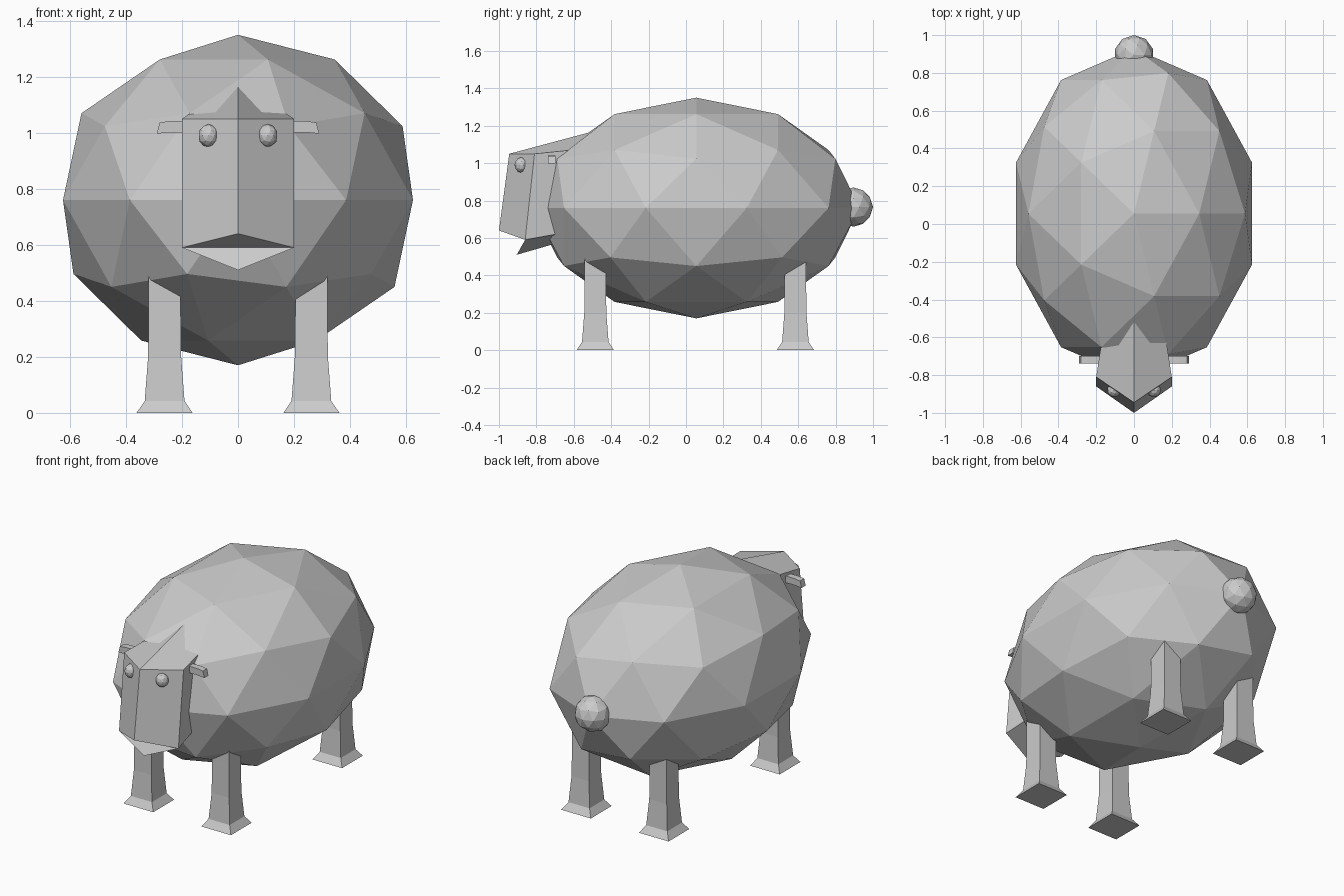
import bpy
import bmesh
from mathutils import Matrix, Vector

cube = bpy.data.objects.get("Cube")
if cube:
    bpy.data.objects.remove(cube, do_unlink=True)

# One plain wool grey for everything
GREY = (0.6, 0.6, 0.6, 1.0)
wool = bpy.data.materials.new("wool grey")
wool.use_nodes = True
wool.diffuse_color = GREY
wool.node_tree.nodes["Principled BSDF"].inputs["Base Color"].default_value = GREY


def add_object(name, bm):
    bmesh.ops.recalc_face_normals(bm, faces=bm.faces[:])
    mesh = bpy.data.meshes.new(name)
    bm.to_mesh(mesh)
    bm.free()
    mesh.materials.append(wool)
    obj = bpy.data.objects.new(name, mesh)
    bpy.context.collection.objects.link(obj)
    return obj


def ball(name, centre, radii):
    bm = bmesh.new()
    shape = Matrix.Translation(centre) @ Matrix.Diagonal((*radii, 1))
    bmesh.ops.create_icosphere(bm, subdivisions=2, radius=1, matrix=shape)
    return add_object(name, bm)


def loft(name, rings):
    """Join equal-sized rings of points and cap both ends."""
    bm = bmesh.new()
    loops = [[bm.verts.new(p) for p in ring] for ring in rings]
    n = len(loops[0])
    for a, b in zip(loops, loops[1:]):
        for i in range(n):
            j = (i + 1) % n
            bm.faces.new((a[i], a[j], b[j], b[i]))
    bm.faces.new(loops[0])
    bm.faces.new(loops[-1])
    return add_object(name, bm)


# Faceted body and tail
ball("body", (0, 0.055, 0.76), (0.657, 0.874, 0.59))
ball("tail", (0, 0.895, 0.765), (0.105, 0.105, 0.105))

# Head: wedge face, sloping roof, and a chin folded below the muzzle
points = {
    "brow": (0, -0.945, 1.05), "muzzle": (0, -1.0, 0.64), "chin": (0, -0.905, 0.51),
    "crown": (0, -0.42, 1.19), "throat": (0, -0.42, 0.65),
    "temple": (0.2, -0.81, 1.05), "jaw": (0.2, -0.86, 0.59),
    "nape": (0.14, -0.42, 1.09), "neck": (0.14, -0.42, 0.67),
}
bm = bmesh.new()
verts = {}
for key, p in points.items():
    for side in (1, -1):
        if p[0] == 0 and side < 0:
            verts[key, side] = verts[key, 1]
        else:
            verts[key, side] = bm.verts.new((p[0] * side, p[1], p[2]))
for side in (1, -1):
    for names in (
        "brow temple jaw muzzle", "brow crown nape temple",
        "temple nape neck jaw", "jaw neck throat chin", "crown throat neck nape",
    ):
        bm.faces.new([verts[k, side] for k in names.split()])
for middle in ("muzzle", "chin"):
    bm.faces.new((verts["jaw", 1], verts["jaw", -1], verts[middle, 1]))
add_object("head", bm)

# Ears and eyes on both sides
ear_path = [(0.15, 1.02), (0.2, 1.022), (0.242, 1.022), (0.285, 1.017)]
for side, label in ((1, "left"), (-1, "right")):
    rings = []
    for i, (x, z) in enumerate(ear_path):
        lean = 0.005 if i == len(ear_path) - 1 else 0
        rings.append([
            Vector((side * (x - lean * v), -0.718 + 0.02 * u, z + 0.02 * v))
            for u, v in ((-1, -1), (1, -1), (1, 1), (-1, 1))
        ])
    loft(label + "_ear", rings)
    ball(label + "_eye", (side * 0.105, -0.88, 0.99), (0.037, 0.037, 0.041))

# Legs: flared square hooves under slim square shanks
leg_profile = [(0, 0.1), (0.043, 0.071), (0.2, 0.059), (0.4, 0.057), (0.55, 0.057)]
for y, place in ((-0.485, "front"), (0.585, "back")):
    for side, label in ((1, "left"), (-1, "right")):
        loft(f"{place}_{label}_leg", [
            [(side * 0.262 + r * u, y + r * v, z)
             for u, v in ((-1, -1), (1, -1), (1, 1), (-1, 1))]
            for z, r in leg_profile
        ])
